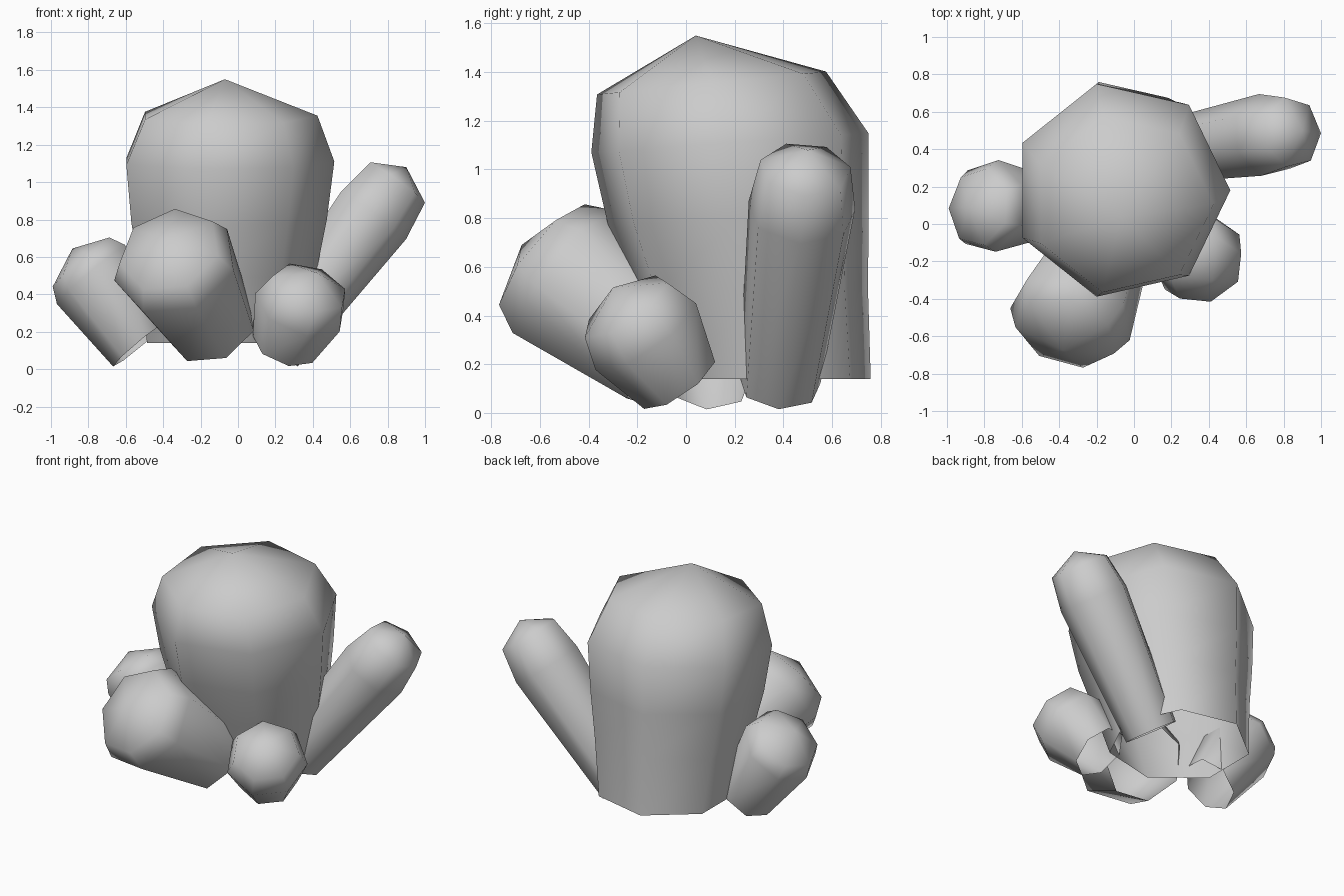
import bpy, bmesh, math
from mathutils import Vector

cube = bpy.data.objects.get("Cube")
if cube:
    bpy.data.objects.remove(cube, do_unlink=True)

SIDES = 7
HALF_STEP = math.pi / SIDES

grey = bpy.data.materials.new("plain grey")
grey.use_nodes = True
colour = (0.6, 0.6, 0.6, 1)
grey.diffuse_color = colour
grey.node_tree.nodes["Principled BSDF"].inputs["Base Color"].default_value = colour


def pod(name, rings, apex, spin=0):
    """Seven-sided tapered shell, open at the base; ring = (centre, radius, normal)."""
    bm = bmesh.new()
    loops = []
    for centre, radius, normal in rings:
        turn = Vector((0, 0, 1)).rotation_difference(Vector(normal))
        loop = []
        for i in range(SIDES):
            a = spin + math.tau * i / SIDES
            spoke = Vector((radius * math.cos(a), radius * math.sin(a), 0))
            loop.append(bm.verts.new(Vector(centre) + turn @ spoke))
        loops.append(loop)
    tip = bm.verts.new(apex)
    for low, high in zip(loops, loops[1:]):
        for i in range(SIDES):
            j = (i + 1) % SIDES
            bm.faces.new((low[i], low[j], high[j], high[i]))
    for i in range(SIDES):
        bm.faces.new((loops[-1][i], loops[-1][(i + 1) % SIDES], tip))
    for face in bm.faces:
        face.smooth = True
    mesh = bpy.data.meshes.new(name)
    bm.to_mesh(mesh)
    bm.free()
    mesh.materials.append(grey)
    obj = bpy.data.objects.new(name, mesh)
    bpy.context.collection.objects.link(obj)


def side_pod(name, base, belly, shoulder, apex, radii, normal, spin=HALF_STEP):
    """Leaning pod whose rings all share one direction."""
    pod(name, [(c, r, normal) for c, r in zip((base, belly, shoulder), radii)], apex, spin)


# Large central body, flat at the base and leaning forward
pod("main_body", [
    ((-0.09, 0.33, 0.14), 0.44, (0, 0, 1)),
    ((-0.08, 0.265, 0.5), 0.495, (0, -0.02, 1)),
    ((-0.075, 0.215, 0.8), 0.55, (0, -0.05, 1)),
    ((-0.07, 0.18, 1.11), 0.585, (0, -0.07, 1)),
    ((-0.06, 0.105, 1.355), 0.485, (0, -0.1, 1)),
], (-0.07, 0.04, 1.55))

# Smaller pods leaning out around it
side_pod("back_left_arm", (0.18, 0.385, 0.115), (0.715, 0.475, 0.825),
         (0.845, 0.49, 1.0), (0.90, 0.50, 1.08), (0.172, 0.225, 0.19), (0.58, 0.08, 0.81), 0)
side_pod("front_pod", (-0.145, -0.08, 0.23), (-0.335, -0.49, 0.56),
         (-0.365, -0.585, 0.635), (-0.38, -0.675, 0.69), (0.25, 0.34, 0.28), (-0.25, -0.75, 0.6))
side_pod("right_pod", (-0.53, 0.09, 0.13), (-0.775, 0.095, 0.51),
         (-0.83, 0.09, 0.575), (-0.885, 0.09, 0.645), (0.18, 0.252, 0.21), (-0.64, 0.08, 0.76))
side_pod("front_left_pod", (0.25, -0.03, 0.125), (0.335, -0.17, 0.33),
         (0.385, -0.25, 0.435), (0.42, -0.30, 0.515), (0.18, 0.255, 0.21), (0.3, -0.55, 0.78))
